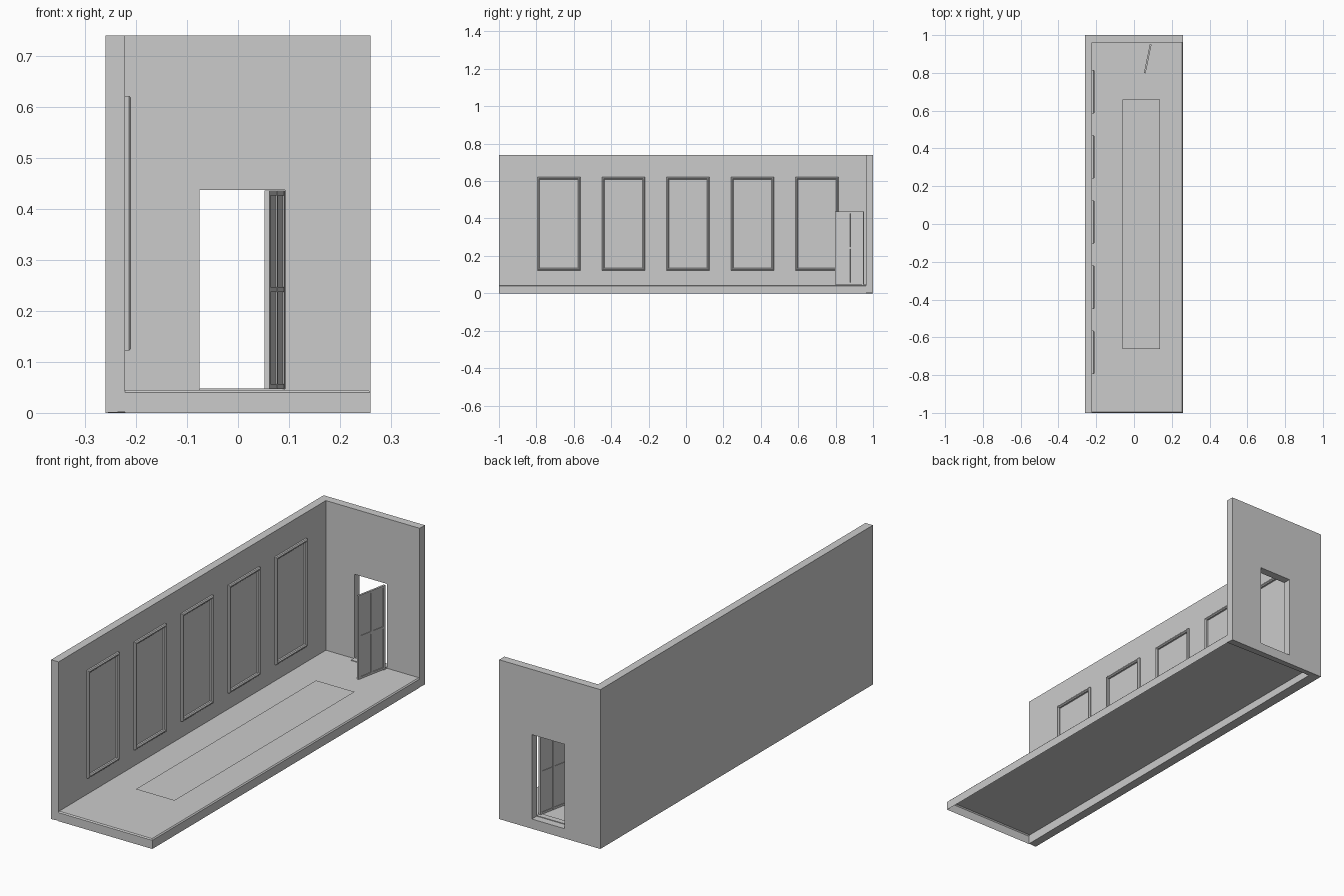
import bpy, bmesh
from math import atan2
from mathutils import Matrix, Vector

if "Cube" in bpy.data.objects:
    bpy.data.objects.remove(bpy.data.objects["Cube"])


def make_object(name, bm):
    bmesh.ops.recalc_face_normals(bm, faces=bm.faces)
    mesh = bpy.data.meshes.new(name)
    bm.to_mesh(mesh)
    bm.free()
    ob = bpy.data.objects.new(name, mesh)
    bpy.context.collection.objects.link(ob)
    return ob


def add_box(bm, lo, hi):
    lo, hi = Vector(lo), Vector(hi)
    m = Matrix.Translation((lo + hi) / 2) @ Matrix.Diagonal((*(hi - lo), 1))
    return bmesh.ops.create_cube(bm, size=1, matrix=m)["verts"]


def bevel(bm, edges, width):
    bmesh.ops.bevel(bm, geom=edges, offset=width, segments=1, affect="EDGES")


W, L, H = 0.26, 1.0, 0.74
IX, IY, FLOOR = -0.222, 0.962, 0.045

# L-shaped wall, its underside slightly undercut at the inner corner
bm = bmesh.new()
plan = [(-W, -L, 0), (IX, -L, 0.002), (IX, IY, 0.010),
        (W, IY, 0.002), (W, L, 0), (-W, L, 0)]
low = [bm.verts.new(p) for p in plan]
top = [bm.verts.new((x, y, H)) for x, y, z in plan]
for i in range(6):
    j = (i + 1) % 6
    bm.faces.new((low[i], low[j], top[j], top[i]))
for ring in (low, top):
    bm.faces.new([ring[k] for k in (0, 1, 2, 5)])
    bm.faces.new([ring[k] for k in (2, 3, 4, 5)])
rim = [e for e in bm.edges if all(v.co.z > H - 0.001 for v in e.verts)
       and e.calc_face_angle(0) > 0.5]
bevel(bm, rim, 0.005)
walls = make_object("walls", bm)

# Doorway cut through the back wall
bm = bmesh.new()
add_box(bm, (-0.076, 0.9, FLOOR), (0.092, 1.1, 0.437))
cutter = make_object("doorway_cutter", bm)
cutter.hide_render = True
cutter.hide_viewport = False
mod = walls.modifiers.new("doorway", "BOOLEAN")
mod.operation, mod.solver, mod.object = "DIFFERENCE", "EXACT", cutter
bpy.context.view_layer.objects.active = walls
bpy.ops.object.modifier_apply(modifier=mod.name)
bpy.data.objects.remove(cutter)

# Floor platform, hollow underneath: top plus front and right skirts
bm = bmesh.new()
a, b, c, d = [bm.verts.new((x, y, FLOOR)) for x, y in
              ((IX, -L), (W, -L), (W, IY), (IX, IY))]
e, f, g = [bm.verts.new((x, y, 0)) for x, y in ((IX, -L), (W, -L), (W, IY))]
for quad in ((a, b, c, d), (e, f, b, a), (f, g, c, b)):
    bm.faces.new(quad)
bevel(bm, [ed for ed in bm.edges if len(ed.link_faces) == 2
           and all(v.co.z > 0.01 for v in ed.verts)], 0.005)
make_object("floor", bm)

# Five raised picture-frame mouldings along the left wall
def ring_frame(bm, y0, y1, z0, z1):
    # profile: (inset, x)
    profile = [(0, IX - 0.001), (0, IX + 0.008), (0.004, IX + 0.012),
               (0.009, IX + 0.012), (0.013, IX + 0.008), (0.013, IX - 0.001)]
    loops = [[bm.verts.new(p) for p in
              ((x, y0 + s, z0 + s), (x, y1 - s, z0 + s),
               (x, y1 - s, z1 - s), (x, y0 + s, z1 - s))] for s, x in profile]
    for p in range(len(loops)):
        l0, l1 = loops[p], loops[(p + 1) % len(loops)]
        for k in range(4):
            n = (k + 1) % 4
            bm.faces.new((l0[k], l0[n], l1[n], l1[k]))


for i in range(5):
    yc = -0.68 + 0.345 * i
    bm = bmesh.new()
    ring_frame(bm, yc - 0.115, yc + 0.115, 0.122, 0.622)
    make_object(f"wall_frame_{i + 1}", bm)

# Runner rug, a thin sheet held just above the floor
bm = bmesh.new()
bm.faces.new([bm.verts.new((x, y, 0.063)) for x, y in
              ((-0.061, -0.663), (0.138, -0.663), (0.138, 0.66), (-0.061, 0.66))])
make_object("rug", bm)

# Door threshold
bm = bmesh.new()
add_box(bm, (-0.076, 0.938, FLOOR - 0.002), (0.092, 0.965, FLOOR + 0.003))
make_object("threshold", bm)

# Open door: thin panel with stiles, rails and a cross bar (built along +x)
bm = bmesh.new()
DL, Z0, Z1, T = 0.155, 0.047, 0.436, 0.005
add_box(bm, (0.002, -0.002, Z0 + 0.002), (DL - 0.002, 0.002, Z1 - 0.002))
for x in (0, DL / 2 - 0.005, DL - 0.010):
    add_box(bm, (x, -T, Z0), (x + 0.010, T, Z1))
for z in (Z0, 0.237, Z1 - 0.010):
    add_box(bm, (0.001, -T + 0.0005, z), (DL - 0.001, T - 0.0005, z + 0.010))
door = make_object("door", bm)
door.location = (0.088, 0.95, 0)
door.rotation_euler.z = atan2(-0.152, -0.031)
